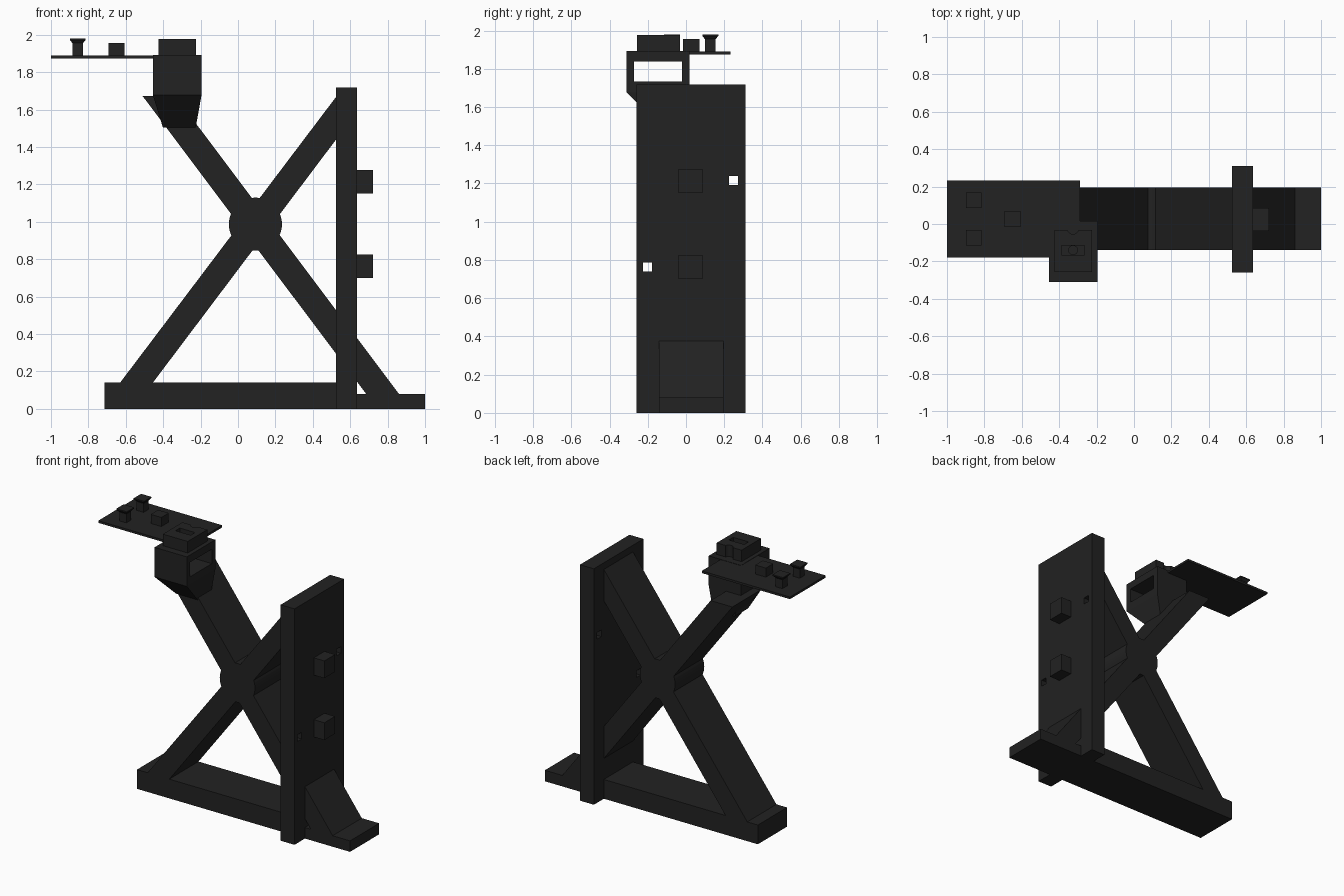
import bpy, bmesh, math
from mathutils import Matrix

if "Cube" in bpy.data.objects:
    bpy.data.objects.remove(bpy.data.objects["Cube"])

black = bpy.data.materials.new("matte black")
black.diffuse_color = (0.016, 0.016, 0.016, 1)
black.use_nodes = True
black.node_tree.nodes["Principled BSDF"].inputs["Base Color"].default_value = black.diffuse_color


def finish(name, bm):
    bmesh.ops.recalc_face_normals(bm, faces=bm.faces)
    me = bpy.data.meshes.new(name)
    bm.to_mesh(me)
    bm.free()
    me.materials.append(black)
    ob = bpy.data.objects.new(name, me)
    bpy.context.collection.objects.link(ob)
    return ob


def loft(name, lower, upper):
    """Solid between two rectangles (x0, x1, y0, y1, z)."""
    bm = bmesh.new()
    rings = []
    for x0, x1, y0, y1, z in (lower, upper):
        rings.append([bm.verts.new((x, y, z)) for x, y in
                      ((x0, y0), (x1, y0), (x1, y1), (x0, y1))])
    a, b = rings
    bm.faces.new(a)
    bm.faces.new(b)
    for i in range(4):
        j = (i + 1) % 4
        bm.faces.new((a[i], a[j], b[j], b[i]))
    return finish(name, bm)


def box(name, x0, x1, y0, y1, z0, z1):
    return loft(name, (x0, x1, y0, y1, z0), (x0, x1, y0, y1, z1))


def prism(name, points, y0, y1):
    """Extrude an x-z outline along y."""
    bm = bmesh.new()
    f = bm.faces.new([bm.verts.new((x, y0, z)) for x, z in points])
    ext = bmesh.ops.extrude_face_region(bm, geom=[f])["geom"]
    bmesh.ops.translate(bm, vec=(0, y1 - y0, 0),
                        verts=[v for v in ext if isinstance(v, bmesh.types.BMVert)])
    return finish(name, bm)


def cylinder(name, x, y, z, r, depth, n=24):
    bm = bmesh.new()
    bmesh.ops.create_cone(bm, cap_ends=True, segments=n, radius1=r, radius2=r,
                          depth=depth, matrix=Matrix.Translation((x, y, z)))
    return finish(name, bm)


def boolean(target, others, op):
    for o in others:
        m = target.modifiers.new(op.lower(), 'BOOLEAN')
        m.operation, m.object, m.solver = op, o, 'EXACT'
    bpy.context.view_layer.update()
    dg = bpy.context.evaluated_depsgraph_get()
    me = bpy.data.meshes.new_from_object(target.evaluated_get(dg))
    target.modifiers.clear()
    target.data = me
    for o in others:
        bpy.data.objects.remove(o)


Y0, Y1 = -0.14, 0.195

# Base rail and low foot
box("base_rail", -0.715, 0.53, Y0, Y1, 0, 0.14)
box("foot", 0.63, 1.0, Y0, Y1, 0, 0.08)

# Crossed braces with a round hub
brace = prism("cross_brace", [(-0.63, 0.14), (-0.455, 0.14), (0.53, 1.447), (0.53, 1.675)], Y0, Y1)
arm = prism("arm", [(-0.51, 1.672), (-0.335, 1.672), (0.86, 0.08), (0.685, 0.08)], Y0, Y1)
hub = prism("hub", [(0.093 + 0.142 * math.cos(math.tau * i / 48),
                     0.987 + 0.142 * math.sin(math.tau * i / 48)) for i in range(48)], Y0, Y1)
boolean(brace, [arm, hub], 'UNION')

# Upright board with two small through holes
board = box("upright_board", 0.525, 0.637, -0.26, 0.31, 0, 1.717)
boolean(board, [box("hole", 0.4, 0.8, y - 0.024, y + 0.024, z - 0.024, z + 0.024)
                for y, z in ((0.248, 1.215), (-0.202, 0.763))], 'DIFFERENCE')
for z in (0.70, 1.15):
    box("board_knob", 0.63, 0.722, -0.038, 0.085, z, z + 0.126)

# Hollow head block and tapered support below it
head = box("head_block", -0.455, -0.195, -0.31, 0.017, 1.677, 1.892)
boolean(head, [box("window", -0.6, 0, -0.272, -0.022, 1.733, 1.838)], 'DIFFERENCE')
loft("head_support", (-0.402, -0.226, -0.14, 0.015, 1.505),
     (-0.455, -0.195, -0.31, 0.017, 1.677))

# Cap with slot, pin hole and back notch
cap = box("head_cap", -0.425, -0.225, -0.257, -0.032, 1.89, 1.976)
boolean(cap, [box("slot", -0.388, -0.265, -0.165, -0.115, 1.935, 2.1),
              cylinder("pin_hole", -0.326, -0.14, 1.96, 0.024, 0.11),
              cylinder("notch", -0.326, -0.024, 1.93, 0.03, 0.2)], 'DIFFERENCE')

# Thin side tray with two flared pegs and a small block
box("side_tray", -1.0, -0.29, -0.178, 0.232, 1.874, 1.89)
box("tray_block", -0.692, -0.607, -0.015, 0.07, 1.885, 1.956)


def square(cx, cy, h, z):
    return (cx - h, cx + h, cy - h, cy + h, z)


for y in (-0.073, 0.127):
    x = -0.857
    box("peg_stem", x - 0.028, x + 0.028, y - 0.028, y + 0.028, 1.885, 1.958)
    loft("peg_flare", square(x, y, 0.028, 1.955), square(x, y, 0.042, 1.972))
    loft("peg_head", square(x, y, 0.042, 1.972), square(x, y, 0.042, 1.98))
